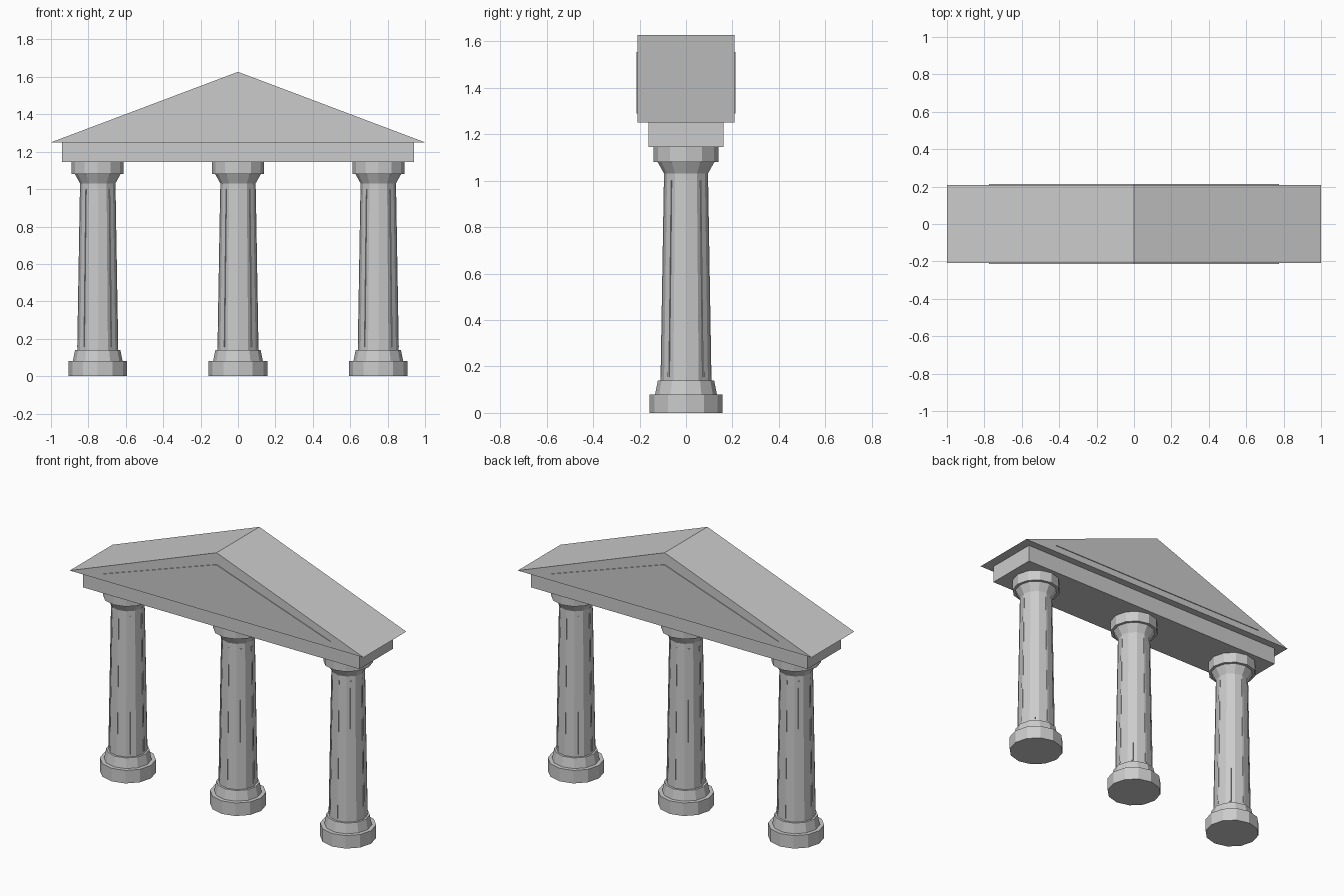
import bpy, bmesh, math
from mathutils import Matrix

cube = bpy.data.objects.get("Cube")
if cube:
    bpy.data.objects.remove(cube, do_unlink=True)

stone = bpy.data.materials.new("grey_stone")
stone.use_nodes = True
grey = (0.6, 0.6, 0.6, 1)
stone.diffuse_color = grey
stone.node_tree.nodes["Principled BSDF"].inputs["Base Color"].default_value = grey


def finish(name, bm):
    bmesh.ops.recalc_face_normals(bm, faces=bm.faces)
    mesh = bpy.data.meshes.new(name)
    bm.to_mesh(mesh)
    bm.free()
    mesh.materials.append(stone)
    obj = bpy.data.objects.new(name, mesh)
    bpy.context.collection.objects.link(obj)
    return obj


def drum(name, x, z0, z1, r0, r1, sides=12):
    """Faceted, optionally tapered cylinder."""
    bm = bmesh.new()
    bmesh.ops.create_cone(bm, cap_ends=True, segments=sides, radius1=r0, radius2=r1,
                          depth=z1 - z0, matrix=Matrix.Translation((x, 0, (z0 + z1) / 2)))
    return finish(name, bm)


def gable(name, half_width, z0, z1, half_depth):
    """Triangular prism running front to back."""
    bm = bmesh.new()
    outline = [(-half_width, z0), (half_width, z0), (0, z1)]
    face = bm.faces.new([bm.verts.new((x, -half_depth, z)) for x, z in outline])
    out = bmesh.ops.extrude_face_region(bm, geom=[face])
    moved = [v for v in out["geom"] if isinstance(v, bmesh.types.BMVert)]
    bmesh.ops.translate(bm, verts=moved, vec=(0, 2 * half_depth, 0))
    return finish(name, bm)


SHAFT_BOTTOM, SHAFT_TOP = 0.14, 1.03
R_BOTTOM, R_TOP = 0.109, 0.094
LEAN = math.atan((R_BOTTOM - R_TOP) / (SHAFT_TOP - SHAFT_BOTTOM))


def ribs(name, x, count=8):
    """Thin upright strips that follow the taper of the shaft."""
    bm = bmesh.new()
    low, high = 0.155, 1.0
    middle = (low + high) / 2
    radius = (R_BOTTOM + R_TOP) / 2 - 0.004
    for i in range(count):
        place = (Matrix.Translation((x, 0, middle))
                 @ Matrix.Rotation(i * math.tau / count, 4, "Z")
                 @ Matrix.Translation((radius, 0, 0))
                 @ Matrix.Rotation(-LEAN, 4, "Y")
                 @ Matrix.Diagonal((0.01, 0.01, high - low, 1)))
        bmesh.ops.create_cube(bm, size=1, matrix=place)
    return finish(name, bm)


# Columns
for side, x in (("right", -0.75), ("middle", 0), ("left", 0.75)):
    drum(side + "_column_base", x, 0, 0.08, 0.157, 0.157)
    drum(side + "_column_foot", x, 0.08, SHAFT_BOTTOM, 0.133, 0.121)
    drum(side + "_column_shaft", x, SHAFT_BOTTOM, SHAFT_TOP, R_BOTTOM, R_TOP)
    ribs(side + "_column_ribs", x)
    drum(side + "_column_neck", x, SHAFT_TOP, 1.08, R_TOP, 0.122)
    drum(side + "_column_capital", x, 1.08, 1.145, 0.139, 0.139)

# Beam resting on the columns
bm = bmesh.new()
bmesh.ops.create_cube(bm, size=1, matrix=Matrix.Translation((0, 0, 1.1975))
                      @ Matrix.Diagonal((1.88, 0.325, 0.105, 1)))
finish("beam", bm)

# Roof, with a thin raised triangle on the front and back
gable("roof", 1.0, 1.25, 1.627, 0.208)
gable("gable_panel", 0.775, 1.29, 1.555, 0.213)
